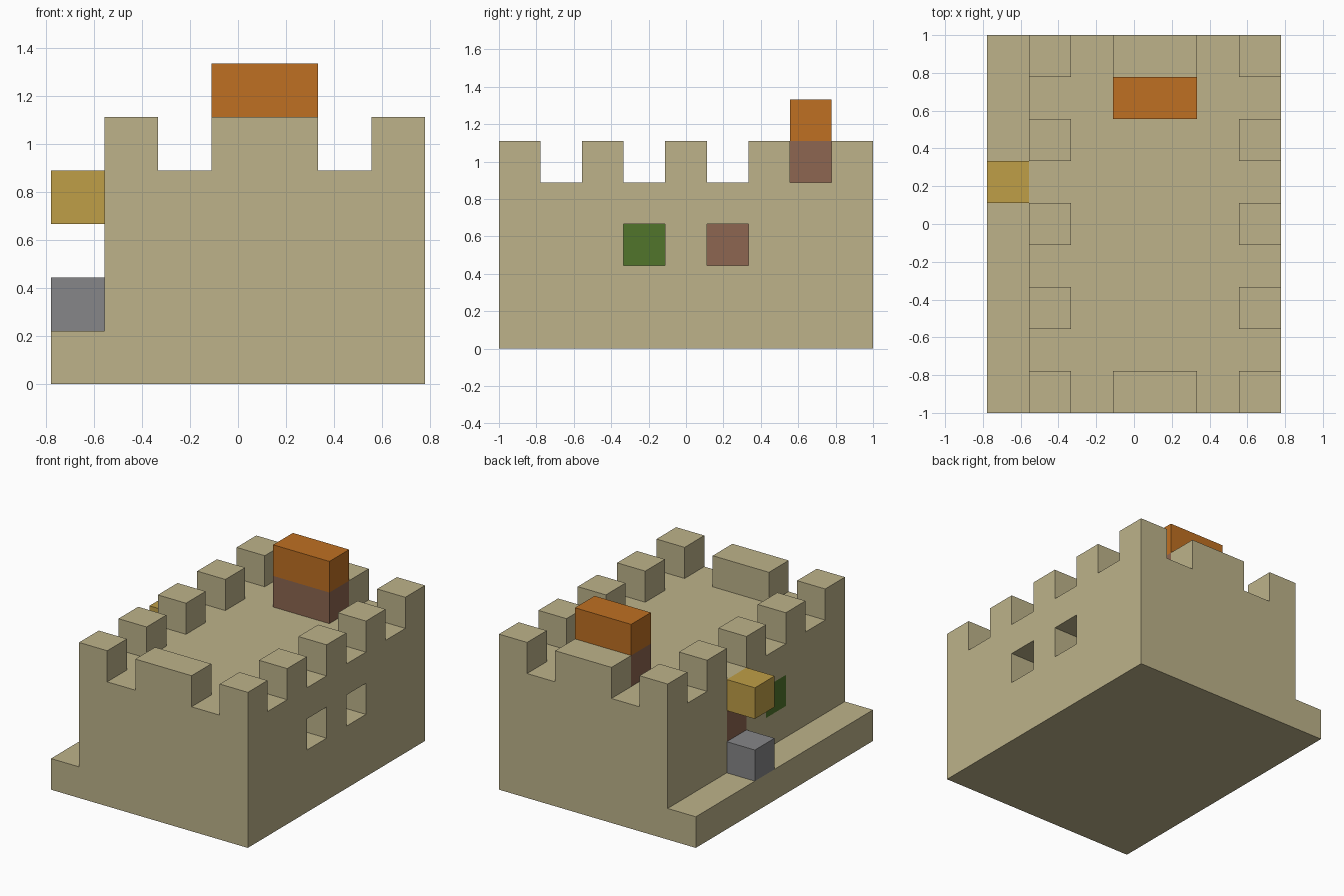
import bpy
import bmesh

U = 2 / 9  # one block

old = bpy.data.objects.get("Cube")
if old:
    bpy.data.objects.remove(old, do_unlink=True)


def material(name, rgb):
    m = bpy.data.materials.new(name)
    m.use_nodes = True
    m.diffuse_color = (*rgb, 1)
    m.node_tree.nodes["Principled BSDF"].inputs["Base Color"].default_value = (*rgb, 1)
    return m


sand = material("sandstone", (0.51, 0.45, 0.255))
orange = material("orange", (0.52, 0.162, 0.016))
brown = material("brown", (0.266, 0.133, 0.082))
green = material("green", (0.082, 0.178, 0.024))
gold = material("gold", (0.52, 0.342, 0.063))
grey = material("grey", (0.238, 0.238, 0.246))


def prism(name, profile, y0, y1, mat):
    """Extrude an x-z outline, in block units, from y0 to y1."""
    bm = bmesh.new()
    face = bm.faces.new([bm.verts.new((x * U, y0 * U, z * U)) for x, z in profile])
    out = bmesh.ops.extrude_face_region(bm, geom=[face])["geom"]
    verts = [v for v in out if isinstance(v, bmesh.types.BMVert)]
    bmesh.ops.translate(bm, verts=verts, vec=(0, (y1 - y0) * U, 0))
    bmesh.ops.recalc_face_normals(bm, faces=bm.faces)
    mesh = bpy.data.meshes.new(name)
    bm.to_mesh(mesh)
    bm.free()
    mesh.materials.append(mat)
    ob = bpy.data.objects.new(name, mesh)
    bpy.context.collection.objects.link(ob)
    return ob


def box(name, x, y, z, mat):
    (x0, x1), (z0, z1) = x, z
    return prism(name, [(x0, z0), (x1, z0), (x1, z1), (x0, z1)], *y, mat)


# Castle body with the low ledge along one side
castle = prism("castle_walls", [(-3.5, 0), (3.5, 0), (3.5, 5), (-2.5, 5), (-2.5, 1), (-3.5, 1)],
               -4.5, 4.5, sand)


def cut(x, y, z):
    cutter = box("cutter", x, y, z, sand)
    cutter.hide_render = True
    mod = castle.modifiers.new("cut", 'BOOLEAN')
    mod.operation = 'DIFFERENCE'
    mod.solver = 'EXACT'
    mod.object = cutter
    bpy.context.view_layer.objects.active = castle
    bpy.ops.object.modifier_apply(modifier=mod.name)
    bpy.data.objects.remove(cutter, do_unlink=True)


# Sunken roof and the gaps between battlements
cut((-1.5, 2.5), (-3.5, 3.5), (4, 6))
for y in (-3.5, -1.5, 0.5, 2.5):
    cut((-4, 4), (y, y + 1), (4, 6))
for x in (-1.5, 1.5):
    cut((x, x + 1), (-5, 5), (4, 6))

# Hollow room and window openings
cut((-1.5, 2.5), (-3.5, 3.5), (1, 3))
for y in (-1.5, 0.5):
    cut((-4, 4), (y, y + 1), (2, 3))

# Coloured blocks set in the ledge-side wall
box("green_wall_block", (-2.5, -1.5), (-1.5, -0.5), (2, 3), green)
box("brown_wall_block", (-2.5, -1.5), (0.5, 1.5), (2, 3), brown)

# Blocks standing out over the ledge
box("grey_step_block", (-3.5, -2.5), (0.5, 1.5), (1, 2), grey)
box("gold_canopy_block", (-3.5, -2.5), (0.5, 1.5), (3, 4), gold)

# Two-tone seat on the roof
box("roof_block_base", (-0.5, 1.5), (2.5, 3.5), (4, 5), brown)
box("roof_block_top", (-0.5, 1.5), (2.5, 3.5), (5, 6), orange)
